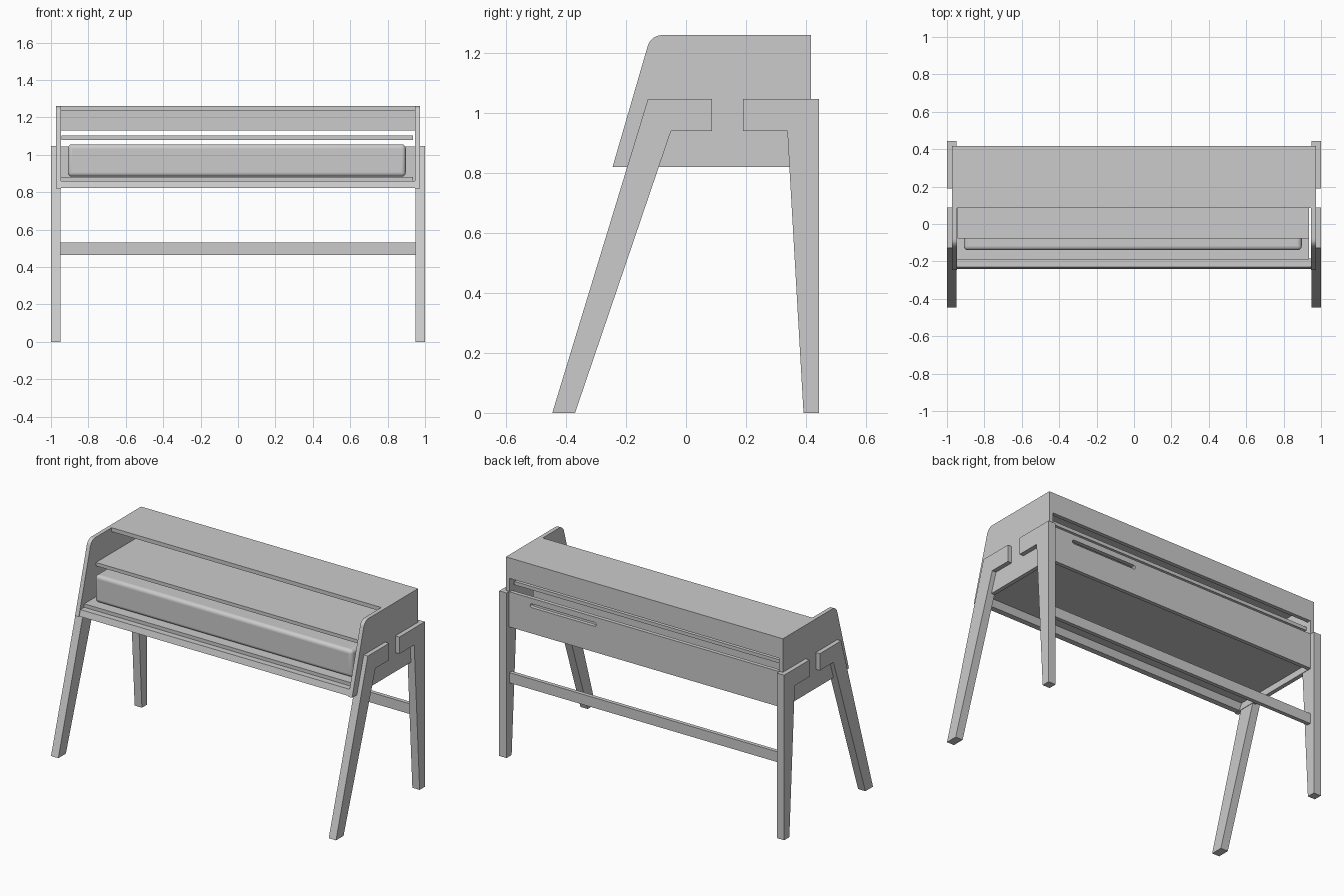
import bpy, bmesh, math
from mathutils import Vector

if "Cube" in bpy.data.objects:
    bpy.data.objects.remove(bpy.data.objects["Cube"])

grey = bpy.data.materials.new("light grey")
grey.diffuse_color = (0.6, 0.6, 0.6, 1)
grey.use_nodes = True
grey.node_tree.nodes["Principled BSDF"].inputs["Base Color"].default_value = grey.diffuse_color


def finish(name, bm):
    bmesh.ops.recalc_face_normals(bm, faces=bm.faces)
    me = bpy.data.meshes.new(name)
    bm.to_mesh(me)
    bm.free()
    me.materials.append(grey)
    ob = bpy.data.objects.new(name, me)
    bpy.context.collection.objects.link(ob)
    return ob


def box(name, x, y, z):
    bm = bmesh.new()
    bmesh.ops.create_cube(bm, size=1)
    for v in bm.verts:
        v.co = [(r[0] + r[1]) / 2 + c * (r[1] - r[0]) for r, c in zip((x, y, z), v.co)]
    return finish(name, bm)


def extrude(name, points, vec):
    """Flat polygon swept along a vector."""
    bm = bmesh.new()
    face = bm.faces.new([bm.verts.new(p) for p in points])
    out = bmesh.ops.extrude_face_region(bm, geom=[face])
    bmesh.ops.translate(bm, vec=vec, verts=[g for g in out["geom"] if isinstance(g, bmesh.types.BMVert)])
    return finish(name, bm)


def pair(name, profile, x0, x1):
    """Side profile (y, z) built on the left and right."""
    for side, s in (("left", -1), ("right", 1)):
        extrude(f"{name}_{side}", [(s * x0, y, z) for y, z in profile], (s * (x1 - x0), 0, 0))


# side panels: sloping front edge rounded into the top
low, top_z, back_y = Vector((-0.245, 0.82)), 1.26, 0.417
slope = Vector((0.125, 0.43)).normalized()
corner = low + slope * ((top_z - low.y) / slope.y)
ang = math.atan2(slope.y, slope.x)
r = 0.05
t = r * math.tan(ang / 2)
cx, cz = corner.x + t, top_z - r
arc = [(cx + r * math.cos(a), cz + r * math.sin(a))
       for a in [math.pi / 2 + ang * (1 - i / 8) for i in range(9)]]
pair("side_panel", [tuple(low)] + arc + [(back_y, top_z), (back_y, 0.82)], 0.946, 0.972)

# legs with short arms lapped onto the panels
pair("front_leg", [(-0.446, 0), (-0.37, 0), (-0.05, 0.94), (0.087, 0.94),
                   (0.087, 1.047), (-0.127, 1.047)], 0.949, 1.0)
pair("back_leg", [(0.392, 0), (0.444, 0), (0.444, 1.047), (0.19, 1.047),
                  (0.19, 0.94), (0.338, 0.94)], 0.949, 1.0)

# boards between the panels
W = (-0.947, 0.947)
box("top_board", W, (0.085, back_y), (1.235, top_z))
box("upper_back", W, (0.392, back_y), (1.13, 1.236))
box("middle_shelf", (-0.943, 0.936), (-0.077, 0.385), (1.08, 1.102))
box("bottom_board", (-0.947, 0.936), (-0.19, 0.392), (0.86, 0.882))
extrude("front_rail", [(W[0], -0.24, 0.822), (W[0], -0.205, 0.822),
                       (W[0], -0.185, 0.86), (W[0], -0.229, 0.86)], (W[1] - W[0], 0, 0))
box("stretcher", (-0.955, 0.955), (0.388, 0.413), (0.465, 0.53))

# lower back with a round-ended cable slot
back = box("lower_back", W, (0.392, back_y), (0.822, 1.045))
sr = 0.012
ends = [(cx0 + sr * math.cos(a0 + i * math.pi / 6), 0.3, 0.998 + sr * math.sin(a0 + i * math.pi / 6))
        for cx0, a0 in ((0.79, -math.pi / 2), (0.35, math.pi / 2)) for i in range(7)]
cutter = extrude("slot_cutter", ends, (0, 0.2, 0))
cutter.hide_render = True
cutter.hide_viewport = True
cut = back.modifiers.new("slot", "BOOLEAN")
cut.operation = "DIFFERENCE"
cut.object = cutter
cut.solver = "EXACT"

# rounded case resting on the bottom board
case = box("rounded_case", (-0.91, 0.897), (-0.14, 0.27), (0.883, 1.056))
bev = case.modifiers.new("round", "BEVEL")
bev.width = 0.022
bev.segments = 5
bpy.ops.object.select_all(action="DESELECT")
case.select_set(True)
bpy.context.view_layer.objects.active = case
bpy.ops.object.shade_smooth_by_angle(angle=math.radians(35))
